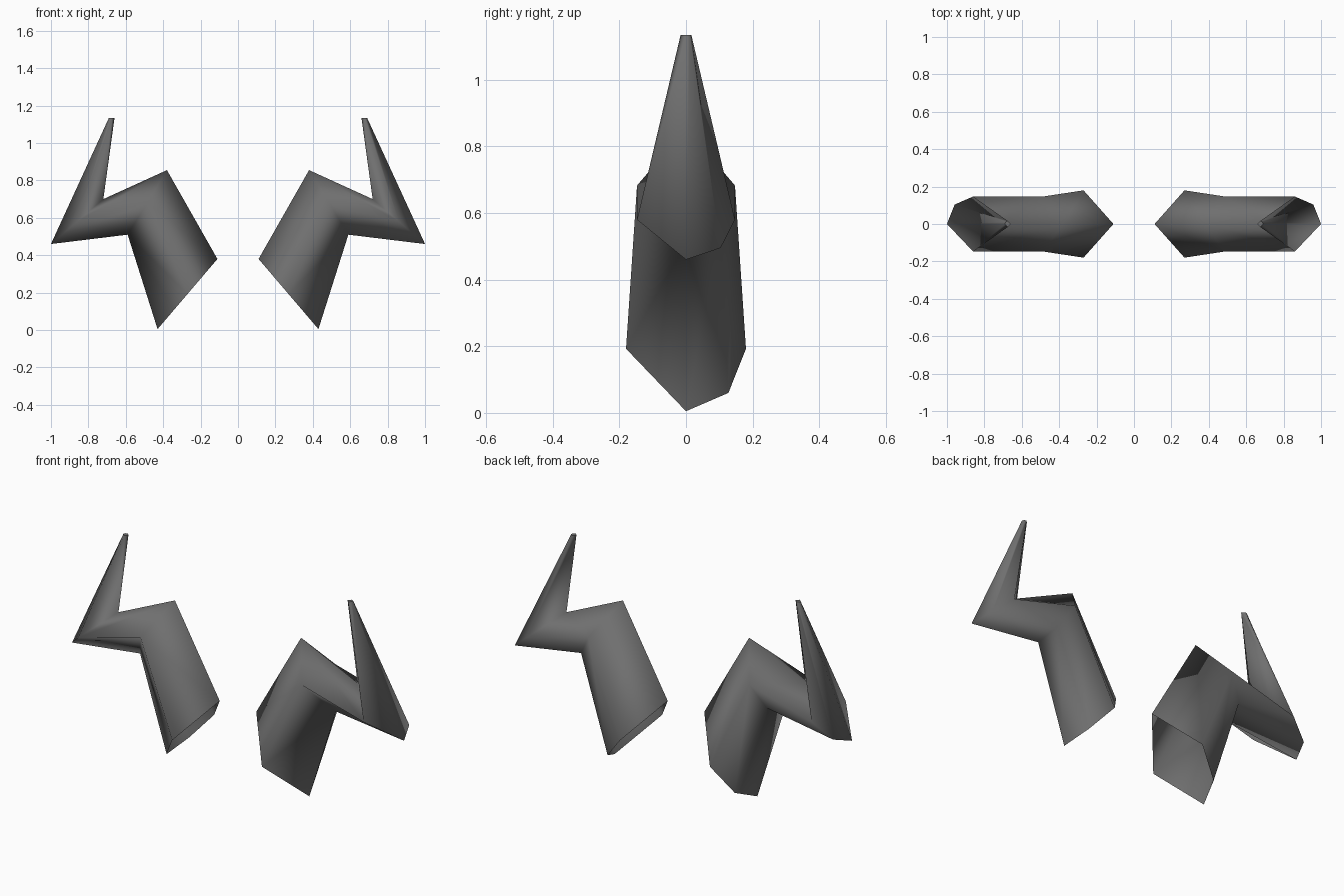
import bpy
import bmesh
from math import radians, sin, cos
from mathutils import Vector

cube = bpy.data.objects.get("Cube")
if cube:
    bpy.data.objects.remove(cube)

# Dark grey horn material
grey = bpy.data.materials.new("dark_grey_horn")
grey.use_nodes = True
colour = (0.16, 0.16, 0.16, 1)
grey.diffuse_color = colour
grey.node_tree.nodes["Principled BSDF"].inputs["Base Color"].default_value = colour

# Cross-sections from base to tip: inner corner (x, z), outer corner (x, z), half depth
SECTIONS = [
    ((0.11, 0.38), (0.43, 0.005), 0.18),
    ((0.38, 0.855), (0.59, 0.51), 0.147),
    ((0.72, 0.70), (1.0, 0.46), 0.147),
    ((0.66, 1.135), (0.69, 1.135), 0.016),
]
# Corners around a section: inner, front, outer, back outer, back
ANGLES = [radians(a) for a in (0, 90, 180, 225, 270)]


def horn(name, side):
    bm = bmesh.new()
    rings = []
    for inner, outer, depth in SECTIONS:
        a, b = Vector(inner), Vector(outer)
        mid, half = (a + b) / 2, (a - b) / 2
        ring = []
        for t in ANGLES:
            p = mid + half * cos(t)
            ring.append(bm.verts.new((side * p.x, -depth * sin(t), p.y)))
        rings.append(ring)
    # Side walls; the base stays open
    n = len(ANGLES)
    for low, high in zip(rings, rings[1:]):
        for i in range(n):
            j = (i + 1) % n
            bm.faces.new((low[i], low[j], high[j], high[i]))
    # Tip cap
    bm.faces.new(rings[-1])
    bmesh.ops.recalc_face_normals(bm, faces=bm.faces)
    for f in bm.faces:
        f.smooth = len(f.verts) == 4
    for e in rings[-1][0].link_faces[0].edges:
        e.smooth = True
    mesh = bpy.data.meshes.new(name)
    bm.to_mesh(mesh)
    bm.free()
    mesh.materials.append(grey)
    obj = bpy.data.objects.new(name, mesh)
    bpy.context.collection.objects.link(obj)


horn("left_horn", 1)
horn("right_horn", -1)
